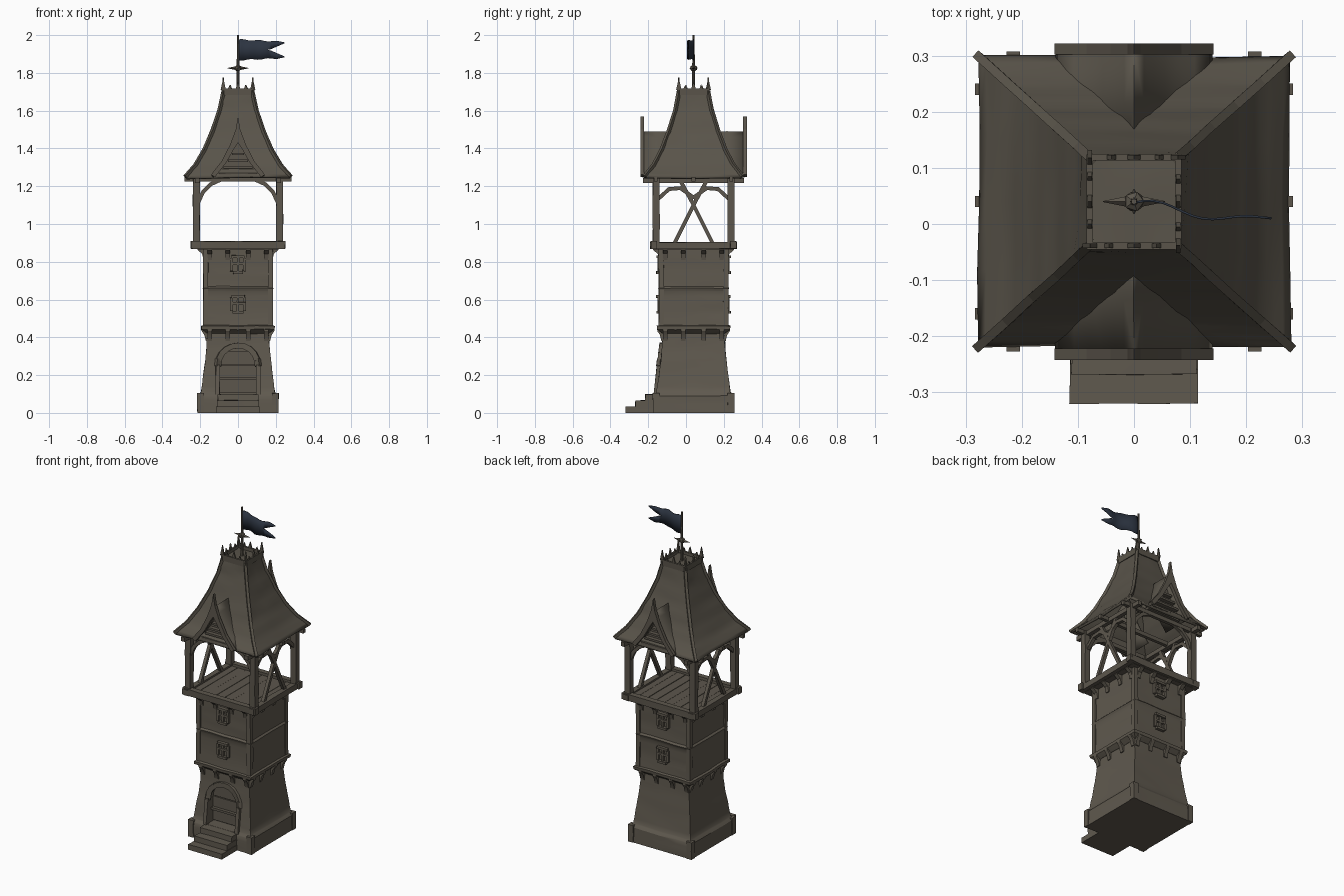
import bpy, bmesh, math, random
from mathutils import Vector, Matrix, noise

random.seed(4)
if "Cube" in bpy.data.objects:
    bpy.data.objects.remove(bpy.data.objects["Cube"])

OFFSET = Vector((0, 0.04, 0))   # the tower axis sits behind the origin, the steps in front
made = []


def material(name, rgb):
    m = bpy.data.materials.new(name)
    m.use_nodes = True
    m.diffuse_color = (*rgb, 1)
    m.node_tree.nodes["Principled BSDF"].inputs["Base Color"].default_value = (*rgb, 1)
    return m


STONE = material("weathered stone", (0.115, 0.1, 0.077))
TIMBER = material("grey timber", (0.108, 0.094, 0.073))
ROOF = material("old shingle", (0.1, 0.088, 0.068))
CLOTH = material("dark blue cloth", (0.025, 0.034, 0.052))


def finish(name, bm, mat, rough=0, cuts=0):
    if cuts:
        bmesh.ops.subdivide_edges(bm, edges=bm.edges[:], cuts=cuts, use_grid_fill=True)
    for v in bm.verts:
        if v.co.z > 0.005:
            v.co += rough * noise.noise_vector(v.co * 17)
        v.co += OFFSET
    bmesh.ops.recalc_face_normals(bm, faces=bm.faces[:])
    me = bpy.data.meshes.new(name)
    bm.to_mesh(me)
    bm.free()
    me.materials.append(mat)
    ob = bpy.data.objects.new(name, me)
    bpy.context.collection.objects.link(ob)
    made.append(ob)
    return ob


def box(bm, centre, size, rot=Matrix()):
    m = Matrix.Translation(centre) @ rot @ Matrix.Diagonal((*size, 1))
    bmesh.ops.create_cube(bm, size=1, matrix=m)


def beam(bm, points, w, d=None):
    # square bars along a path, slightly overlapped at the joints
    pts = [Vector(p) for p in points]
    for a, b in zip(pts, pts[1:]):
        rot = (b - a).to_track_quat('Z', 'Y').to_matrix().to_4x4()
        box(bm, (a + b) / 2, (w, d or w, (b - a).length + w * 0.3), rot)


def prism(bm, pts, vec):
    f = bm.faces.new([bm.verts.new(p) for p in pts])
    ext = bmesh.ops.extrude_face_region(bm, geom=[f], use_keep_orig=True)
    bmesh.ops.translate(bm, vec=vec, verts=[g for g in ext["geom"] if isinstance(g, bmesh.types.BMVert)])


def loft(bm, rings, bottom=True, top=True):
    loops = [[bm.verts.new((sx * hx, sy * hy, z)) for sx, sy in ((-1, -1), (1, -1), (1, 1), (-1, 1))]
             for hx, hy, z in rings]
    for a, b in zip(loops, loops[1:]):
        for i in range(4):
            bm.faces.new((a[i], a[i - 1], b[i - 1], b[i]))
    if bottom:
        bm.faces.new(loops[0])
    if top:
        bm.faces.new(loops[-1])


def square(*rings):
    return [(h, h, z) for h, z in rings]


def solidify(ob, t):
    mod = ob.modifiers.new("thickness", 'SOLIDIFY')
    mod.thickness, mod.offset = t, -1


def arch(w, base, spring, y_of, n=10):
    curve = [(w * math.cos(math.pi * i / n), spring + w * math.sin(math.pi * i / n)) for i in range(n + 1)]
    return [(x, y_of(z), z) for x, z in [(w, base)] + curve + [(-w, base)]]


def cut(ob, bm):
    cutter = finish("cutter", bm, STONE)
    made.remove(cutter)
    cutter.hide_render = True
    mod = ob.modifiers.new("cut", 'BOOLEAN')
    mod.operation, mod.object, mod.solver = 'DIFFERENCE', cutter, 'EXACT'
    bpy.context.view_layer.objects.active = ob
    bpy.ops.object.modifier_apply(modifier=mod.name)
    bpy.data.objects.remove(cutter)


# Stone base with a doorway
bm = bmesh.new()
loft(bm, square((0.212, 0), (0.21, 0.09), (0.195, 0.11), (0.18, 0.22), (0.167, 0.34), (0.163, 0.43)))
lower_wall = finish("lower_wall", bm, STONE, 0.004, 3)
bm = bmesh.new()
prism(bm, arch(0.1, 0.1, 0.25, lambda z: -0.4), (0, 0.27, 0))
cut(lower_wall, bm)

bm = bmesh.new()
for z, h in ((0.14, 0.07), (0.215, 0.07), (0.29, 0.07)):
    box(bm, (0, -0.132, z), (0.2, 0.012, h))
box(bm, (0, -0.145, 0.18), (0.2, 0.025, 0.014))
finish("door", bm, TIMBER)
bm = bmesh.new()
beam(bm, arch(0.107, 0.1, 0.25, lambda z: -0.197 + 0.11 * (z - 0.1)), 0.022, 0.03)
finish("door_frame", bm, STONE, 0.002)
bm = bmesh.new()
for i in range(3):
    z = 0.033 * (i + 1)
    front = -0.36 + 0.052 * i
    box(bm, (0, (front - 0.15) / 2, z / 2), (0.228 - 0.006 * i, -0.15 - front, z))
finish("steps", bm, STONE, 0.003, 2)
bm = bmesh.new()
for sx in (-1, 1):
    for sy in (-1, 1):
        box(bm, (sx * 0.198, sy * 0.198, 0.052), (0.035, 0.035, 0.104))
finish("base_corner_stones", bm, STONE, 0.003, 1)

# Two upper wall storeys, with belts and corner posts
bm = bmesh.new()
loft(bm, square((0.165, 0.42), (0.192, 0.442), (0.194, 0.46), (0.182, 0.465), (0.178, 0.54), (0.18, 0.645),
                (0.186, 0.66), (0.176, 0.67), (0.175, 0.76), (0.178, 0.87)))
upper_wall = finish("upper_wall", bm, STONE, 0.004, 3)
bm = bmesh.new()
for sx in (-1, 1):
    for sy in (-1, 1):
        box(bm, (sx * 0.171, sy * 0.171, 0.66), (0.026, 0.026, 0.42))
finish("wall_corner_posts", bm, STONE, 0.003, 3)

# Corbels under both ledges, the same on all four sides
bm = bmesh.new()
for k in range(4):
    start = len(bm.verts)
    for x in (-0.15, -0.055, 0.055, 0.15):
        for wall, out, z0, z1 in ((0.158, 0.192, 0.38, 0.445), (0.17, 0.215, 0.81, 0.875)):
            prof = [(wall, z0), (wall + 0.012, z0), (wall + 0.02, (z0 + z1) / 2), (out, z1 - 0.012), (out, z1), (wall, z1)]
            prism(bm, [(x - 0.012, -o, z) for o, z in prof], (0.024, 0, 0))
    bm.verts.ensure_lookup_table()
    bmesh.ops.rotate(bm, verts=bm.verts[start:], matrix=Matrix.Rotation(k * math.pi / 2, 3, 'Z'))
finish("corbels", bm, STONE)

# Cross-shaped windows on front and back
bm = bmesh.new()
for s in (-1, 1):
    for z in (0.575, 0.785):
        for dx in (-0.02, 0.02):
            box(bm, (dx * 1.7, s * 0.181, z), (0.016, 0.018, 0.07))
        box(bm, (0, s * 0.184, z), (0.012, 0.014, 0.09))
        box(bm, (0, s * 0.184, z + 0.005), (0.08, 0.014, 0.012))
        box(bm, (0, s * 0.186, z - 0.042), (0.055, 0.022, 0.014))
        box(bm, (0, s * 0.186, z + 0.042), (0.07, 0.022, 0.014))
finish("windows", bm, STONE, 0.002)

# Lookout floor
bm = bmesh.new()
for i in range(8):
    box(bm, (-0.1925 + 0.055 * i, 0, 0.884 + random.uniform(-0.002, 0.002)), (0.053, 0.42, 0.02))
box(bm, (0, 0, 0.872), (0.43, 0.42, 0.012))
finish("floor_planks", bm, TIMBER)
bm = bmesh.new()
for s in (-1, 1):
    box(bm, (0, s * 0.21, 0.889), (0.5, 0.034, 0.04))
    box(bm, (s * 0.222, 0, 0.886), (0.034, 0.46, 0.036))
finish("floor_rim", bm, TIMBER, 0.003, 3)

# Posts, braces and eave beams
bm = bmesh.new()
for sx in (-1, 1):
    for sy in (-1, 1):
        box(bm, (sx * 0.22, sy * 0.198, 1.07), (0.036, 0.036, 0.35))
finish("posts", bm, TIMBER, 0.003, 2)
bm = bmesh.new()
for sx in (-1, 1):
    for sy in (-1, 1):
        beam(bm, [(sx * 0.212, sy * 0.198, 1.11), (sx * 0.185, sy * 0.198, 1.17), (sx * 0.145, sy * 0.198, 1.21),
                  (sx * 0.09, sy * 0.198, 1.235)], 0.02)
        beam(bm, [(sx * 0.215, sy * 0.19, 1.13), (sx * 0.215, sy * 0.13, 1.185), (sx * 0.215, sy * 0.07, 1.19),
                  (sx * 0.215, 0, 1.14)], 0.02)
        beam(bm, [(sx * 0.215, sy * 0.1, 0.9), (sx * 0.215, sy * -0.01, 1.12), (sx * 0.215, sy * -0.07, 1.23)], 0.02)
finish("braces", bm, TIMBER)
bm = bmesh.new()
for s in (-1, 1):
    box(bm, (s * 0.215, 0, 1.23), (0.024, 0.535, 0.026))
for y in (-0.2, 0, 0.2):
    box(bm, (0, y, 1.236), (0.566, 0.02, 0.024))
finish("eave_beams", bm, TIMBER)

# Flared main roof
PROFILE = [(0.278, 1.25), (0.225, 1.31), (0.178, 1.39), (0.135, 1.49), (0.098, 1.6), (0.076, 1.7)]
bm = bmesh.new()
loft(bm, [(h, h * (0.93 + 0.07 * (z - 1.25) / 0.45), z) for h, z in PROFILE], bottom=False)
solidify(finish("main_roof", bm, ROOF, 0.006, 3), 0.014)
bm = bmesh.new()
for sx in (-1, 1):
    for sy in (-1, 1):
        beam(bm, [(sx * h, sy * h * (0.93 + 0.07 * (z - 1.25) / 0.45), z + 0.003) for h, z in PROFILE], 0.016)
finish("hip_ridges", bm, ROOF, 0.002)

# Dormer on front and back: roof sheet, barge boards, slatted gable
SLOPE = [(0.0, 1.49), (0.035, 1.41), (0.075, 1.335), (0.14, 1.255)]
sheet, boards, gable = bmesh.new(), bmesh.new(), bmesh.new()
for s in (-1, 1):
    for sx in (-1, 1):
        near = [sheet.verts.new((sx * x, s * 0.27, z)) for x, z in SLOPE]
        far = [sheet.verts.new((sx * x, s * 0.08, z)) for x, z in SLOPE]
        for i in range(3):
            sheet.faces.new((near[i], near[i + 1], far[i + 1], far[i]))
        outer = [(0, 1.57), (0.012, 1.5), (0.042, 1.42), (0.085, 1.335), (0.142, 1.262)]
        inner = [(0.122, 1.248), (0.062, 1.325), (0.02, 1.4), (0, 1.43)]
        for (a, b, c, d) in zip(outer[1:], outer[2:], inner[-2::-1], inner[-1:0:-1]):
            prism(boards, [(sx * x, s * 0.262, z) for x, z in (a, b, c, d)], (0, s * 0.02, 0))
        prism(boards, [(sx * x, s * 0.262, z) for x, z in (outer[0], outer[1], inner[-1])], (0, s * 0.02, 0))
    prism(gable, [(-0.11, s * 0.225, 1.25), (0.11, s * 0.225, 1.25), (0, s * 0.225, 1.46)], (0, -s * 0.02, 0))
    for i in range(4):
        z = 1.265 + 0.035 * i
        box(gable, (0, s * 0.24, z), (0.2 - 0.046 * i, 0.024, 0.012))
bmesh.ops.remove_doubles(sheet, verts=sheet.verts[:], dist=0.0005)
solidify(finish("dormer_roofs", sheet, ROOF, 0.002, 1), 0.012)
finish("barge_boards", boards, TIMBER)
finish("gable_slats", gable, TIMBER)

# Roof crown with spikes
bm = bmesh.new()
for k in range(4):
    start = len(bm.verts)
    box(bm, (0, -0.079, 1.7), (0.168, 0.012, 0.036))
    for x, w, top in ((-0.078, 0.014, 1.775), (-0.045, 0.011, 1.735), (0, 0.014, 1.755), (0.04, 0.011, 1.74)):
        prism(bm, [(x - w, -0.083, 1.71), (x + w, -0.083, 1.71), (x, -0.083, top)], (0, 0.008, 0))
    bm.verts.ensure_lookup_table()
    bmesh.ops.rotate(bm, verts=bm.verts[start:], matrix=Matrix.Rotation(k * math.pi / 2, 3, 'Z'))
finish("roof_crown", bm, ROOF)

# Mast with a four-point ornament
bm = bmesh.new()
bmesh.ops.create_cone(bm, segments=8, radius1=0.009, radius2=0.005, depth=0.31, cap_ends=True,
                      matrix=Matrix.Translation((0, 0, 1.845)))
bmesh.ops.create_icosphere(bm, subdivisions=1, radius=0.02, matrix=Matrix.Translation((0, 0, 1.825)))
for axis, length in (('X', 0.055), ('Y', 0.022)):
    for s in (-1, 1):
        turn = Vector((s, 0, 0) if axis == 'X' else (0, s, 0)).to_track_quat('Z', 'Y').to_matrix().to_4x4()
        bmesh.ops.create_cone(bm, segments=4, radius1=0.012, radius2=0.001, depth=length, cap_ends=True,
                              matrix=Matrix.Translation((0, 0, 1.825)) @ turn @ Matrix.Translation((0, 0, length / 2)))
finish("mast", bm, TIMBER)

# Waving swallow-tailed flag
bm = bmesh.new()
N = 14
for half in (1, -1):
    rows = []
    for i in range(N + 1):
        x = 0.245 * i / N
        y = -0.03 * (x / 0.19) ** 2 * math.exp(1 - (x / 0.19) ** 2) + 0.006 * math.sin(x * 40)
        gap = max(0, (x - 0.165) / 0.08) * 0.034
        edge = 0.055 - 0.012 * x / 0.245 + 0.003 * math.sin(x * 70)
        rows.append([bm.verts.new((x, y, 1.922 + half * h)) for h in (gap, edge)])
    for a, b in zip(rows, rows[1:]):
        bm.faces.new((a[0], b[0], b[1], a[1]))
bmesh.ops.remove_doubles(bm, verts=bm.verts[:], dist=0.0001)
solidify(finish("flag", bm, CLOTH), 0.004)

for ob in bpy.context.selected_objects:
    ob.select_set(False)
for ob in made:
    ob.select_set(True)
bpy.context.view_layer.objects.active = made[0]
bpy.ops.object.shade_smooth_by_angle(angle=math.radians(32))
